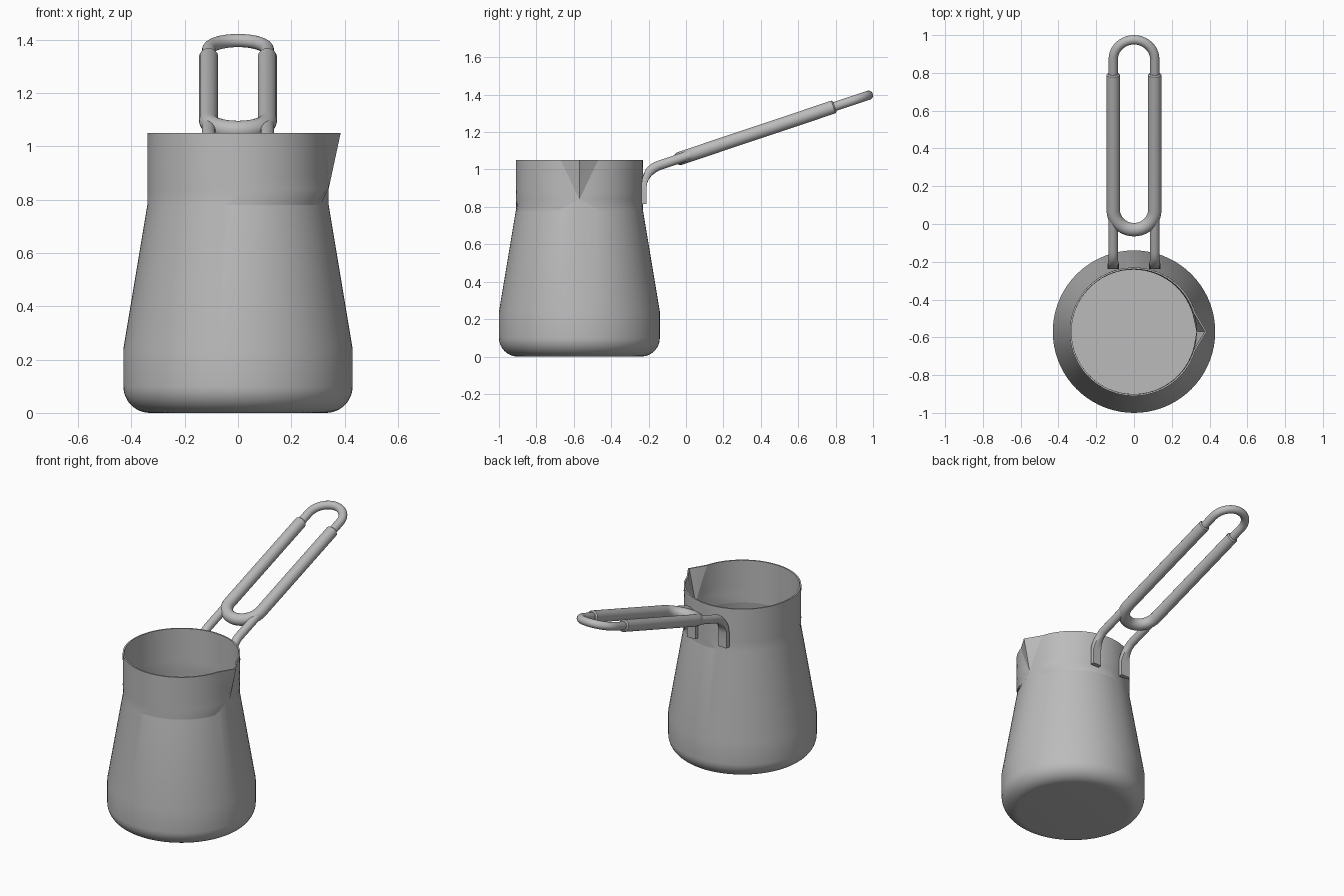
import bpy, bmesh
from math import sin, cos, pi, atan, tan, radians
from mathutils import Vector

cube = bpy.data.objects.get("Cube")
if cube:
    bpy.data.objects.remove(cube)

steel = bpy.data.materials.new("brushed_steel_grey")
steel.use_nodes = True
grey = (0.5, 0.5, 0.5, 1)
steel.diffuse_color = grey
steel.node_tree.nodes["Principled BSDF"].inputs["Base Color"].default_value = grey


def skin(name, rings, caps, angle):
    """Join rings of points into a smooth-shaded mesh object."""
    bm = bmesh.new()
    rows = [[bm.verts.new(p) for p in ring] for ring in rings]
    n = len(rows[0])
    for a, b in zip(rows, rows[1:]):
        for i in range(n):
            j = (i + 1) % n
            bm.faces.new((a[i], a[j], b[j], b[i]))
    if caps:
        bm.faces.new(rows[0][::-1])
        bm.faces.new(rows[-1])
    bmesh.ops.remove_doubles(bm, verts=bm.verts, dist=0.0001)
    bmesh.ops.recalc_face_normals(bm, faces=bm.faces)
    mesh = bpy.data.meshes.new(name)
    bm.to_mesh(mesh)
    bm.free()
    mesh.materials.append(steel)
    obj = bpy.data.objects.new(name, mesh)
    bpy.context.collection.objects.link(obj)
    bpy.ops.object.select_all(action='DESELECT')
    obj.select_set(True)
    bpy.context.view_layer.objects.active = obj
    bpy.ops.object.shade_smooth_by_angle(angle=radians(angle))
    return obj


def sweep(name, path, binormal, section, sides=20):
    """Sweep a section along a planar path; section(i) gives half width,
    half thickness and squareness."""
    rings = []
    for i, p in enumerate(path):
        t = (path[min(i + 1, len(path) - 1)] - path[max(i - 1, 0)]).normalized()
        side = t.cross(binormal).normalized()
        w, h, square = section(i)
        ring = []
        for k in range(sides):
            a = 2 * pi * (k + 0.5) / sides
            c, s = cos(a), sin(a)
            f = 1 + square * (1 / max(abs(c), abs(s)) - 1)
            ring.append(p + binormal * (c * f * w) + side * (s * f * h))
        rings.append(ring)
    return skin(name, rings, True, 40)


# Pot body: thin-walled revolved profile with a folded pouring spout
POT_Y, RIM, APEX, HALF = -0.57, 1.05, 0.84, 0.298
SEGS, FOLD = 72, 4
WALL = 0.009
corner = [(0.33 + 0.1 * sin(a), 0.1 - 0.1 * cos(a))
          for a in [pi / 2 * i / 12 for i in range(13)]]
spout_rows = [APEX + (RIM - APEX) * i / 5 for i in range(6)]
outer = corner + [(0.43, 0.24), (0.34, 0.78)] + [(0.34, z) for z in spout_rows]
inner = [(r - WALL, max(z, WALL)) for r, z in reversed(outer)]
profile = [(0, 0)] + outer + inner + [(0, WALL)]


def pot_ring(r, z):
    t = (z - APEX) / (RIM - APEX)
    ring = []
    for k in range(-SEGS // 2, SEGS // 2):
        u = 2 * pi * k / SEGS
        if t < -0.001:
            x, y = r * cos(u), r * sin(u)
        else:
            # Columns in the fold gather toward its lower point
            a0, u0 = HALF * max(t, 0), 2 * pi * FOLD / SEGS
            sign = -1 if u < 0 else 1
            if abs(k) < FOLD:
                f = abs(k) / FOLD
                tip = r + 0.045 * t
                x = tip + (r * cos(a0) - tip) * f
                y = sign * r * sin(a0) * f
            else:
                a = a0 + (abs(u) - u0) * (pi - a0) / (pi - u0)
                x, y = r * cos(a), sign * r * sin(a)
        ring.append((x, y + POT_Y, z))
    return ring


skin("pot_body", [pot_ring(r, z) for r, z in profile], False, 11)

# Handle axis, sloping up and away from the pot
SLOPE = atan(0.335)
axis = Vector((0, cos(SLOPE), sin(SLOPE)))
across = Vector((1, 0, 0))
normal = across.cross(axis)
origin = Vector((0, -0.03, 1.06))
HALF_GAP = 0.11


def u_path(ends, centre, direction):
    """Hairpin path in the handle plane."""
    pts = [(-HALF_GAP, e) for e in ends]
    pts += [(-HALF_GAP * cos(pi * i / 20),
             centre + direction * HALF_GAP * sin(pi * i / 20)) for i in range(21)]
    pts += [(HALF_GAP, e) for e in reversed(ends)]
    return [origin + across * x + axis * s for x, s in pts]


# Thick grip sleeve, with slightly chamfered ends
grip = u_path([0.87, 0.863], 0.11, -1)


def grip_section(i):
    r = 0.029 if i in (0, len(grip) - 1) else 0.036
    return r, r, 0


sweep("grip_sleeve", grip, normal, grip_section)

# Thin wire loop at the far end
sweep("end_loop", u_path([0.83], 0.95, 1), normal, lambda i: (0.025, 0.025, 0))

# Bent legs, round at the grip and flattened where they meet the pot
LEG_Y, BEND = -0.224, 0.118
turn = pi / 2 - SLOPE
reach = BEND * tan(turn / 2)
meet_z = origin.z + (LEG_Y - origin.y) * tan(SLOPE)
for label, x in (("left", HALF_GAP), ("right", -HALF_GAP)):
    base = Vector((x, LEG_Y, meet_z - reach))
    leg = [Vector((x, LEG_Y, 0.815)), Vector((x, LEG_Y, 0.86))]
    leg += [base + Vector((0, BEND * (1 - cos(turn * i / 10)), BEND * sin(turn * i / 10)))
            for i in range(11)]
    leg.append(origin + across * x + axis * 0.06)

    def leg_section(i):
        f = min(max((i - 2) / 7, 0), 1)
        return 0.03 - 0.004 * f, 0.013 + 0.013 * f, 1 - f

    sweep(label + "_leg", leg, across, leg_section)
